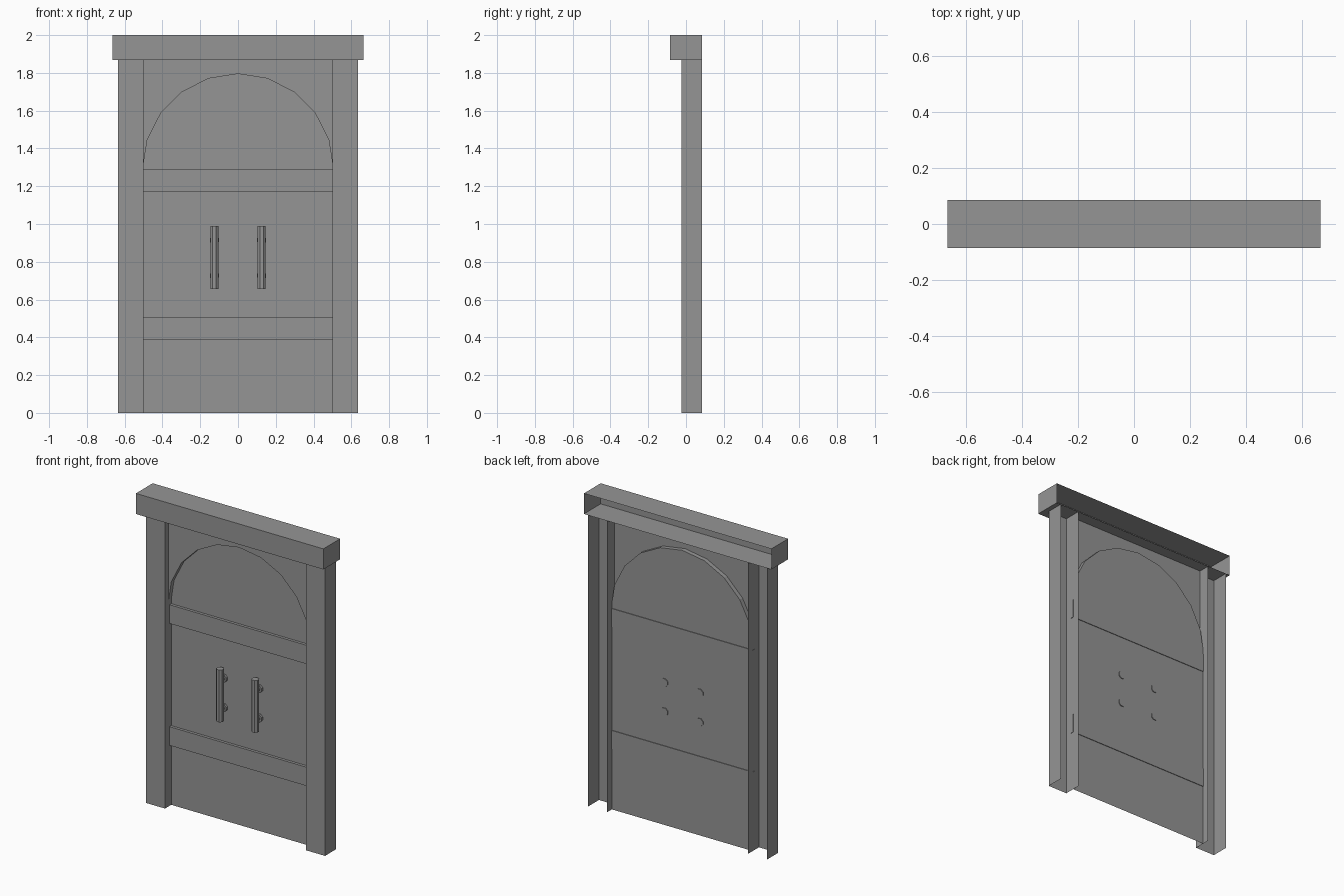
import bpy, bmesh
from math import sin, cos, pi, radians
from mathutils import Matrix, Vector

if "Cube" in bpy.data.objects:
    bpy.data.objects.remove(bpy.data.objects["Cube"])

grey = bpy.data.materials.new("plain_grey")
grey.use_nodes = True
COLOUR = (0.3, 0.3, 0.3, 1)
grey.diffuse_color = COLOUR
grey.node_tree.nodes["Principled BSDF"].inputs["Base Color"].default_value = COLOUR


def finish(name, bm):
    mesh = bpy.data.meshes.new(name)
    bm.to_mesh(mesh)
    bm.free()
    mesh.materials.append(grey)
    obj = bpy.data.objects.new(name, mesh)
    bpy.context.scene.collection.objects.link(obj)
    return obj


def box(name, low, high, open_sides=()):
    """Box between two corners, leaving out faces that point along open_sides."""
    low, high = Vector(low), Vector(high)
    bm = bmesh.new()
    bmesh.ops.create_cube(bm, size=1)
    for v in bm.verts:
        v.co = (low + high) / 2 + v.co * (high - low)
    bm.normal_update()
    gone = [f for f in bm.faces if any(f.normal.dot(Vector(d)) > 0.9 for d in open_sides)]
    bmesh.ops.delete(bm, geom=gone, context='FACES')
    return finish(name, bm)


def add_rod(bm, start, end, radius, sides=8):
    start, end = Vector(start), Vector(end)
    axis = end - start
    turn = axis.to_track_quat('Z', 'Y').to_matrix().to_4x4()
    spin = Matrix.Rotation(pi / sides, 4, 'Z')
    bmesh.ops.create_cone(bm, cap_ends=True, segments=sides, radius1=radius, radius2=radius,
                          depth=axis.length,
                          matrix=Matrix.Translation((start + end) / 2) @ turn @ spin)


HALF = 0.5           # half width of the opening
LINTEL = 1.868       # underside of the lintel
BACK = 0.085
DOOR_Y = 0.038
SPANDREL_Y = 0.01
UP, REAR = (0, 0, 1), (0, 1, 0)
DOWN = (0, 0, -1)

# Frame: hollow channels open at the back
box("lintel", (-0.665, -0.085, LINTEL), (0.665, BACK, 2), [REAR])
for side, label in ((1, "left"), (-1, "right")):
    xs = sorted((side * HALF, side * 0.635))
    box(label + "_post", (xs[0], -0.025, 0), (xs[1], BACK, LINTEL), [REAR, UP, DOWN])

# Arch outline from left to right, trimmed to the opening
RADIUS, CENTRE = 0.505, 1.29
arch = [(HALF, CENTRE + 0.03)]
arch += [(RADIUS * cos(radians(a)), CENTRE + RADIUS * sin(radians(a))) for a in range(18, 163, 18)]
arch += [(-HALF, CENTRE + 0.03)]

# Door sheet with an arched top
bm = bmesh.new()
outline = [(-HALF, 0), (HALF, 0)] + arch
bm.faces.new([bm.verts.new((x, DOOR_Y, z)) for x, z in outline])
finish("door_panel", bm)

# Surround above the arch, stepped forward of the door
bm = bmesh.new()
front = [bm.verts.new((x, SPANDREL_Y, z)) for x, z in arch]
rear = [bm.verts.new((x, DOOR_Y, z)) for x, z in arch]
top = [bm.verts.new((x, SPANDREL_Y, LINTEL)) for x in (-HALF, 0, HALF)]
mid = len(front) // 2
bm.faces.new([top[2], top[1]] + front[mid::-1])
bm.faces.new([top[1], top[0]] + front[:mid - 1:-1])
for i in range(len(front) - 1):
    bm.faces.new((front[i], front[i + 1], rear[i + 1], rear[i]))
bmesh.ops.recalc_face_normals(bm, faces=bm.faces)
finish("arch_surround", bm)

# Cross bands
for label, z in (("lower", 0.388), ("upper", 1.17)):
    box(label + "_band", (-0.503, 0.02, z), (0.503, 0.042, z + 0.12))

# Pull handles with standoffs that pass through the door
for side, label in ((1, "left"), (-1, "right")):
    x = side * 0.125
    bm = bmesh.new()
    add_rod(bm, (x, -0.003, 0.655), (x, -0.003, 0.99), 0.023)
    for z in (0.727, 0.915):
        add_rod(bm, (x, 0, z), (x, 0.03, z), 0.014)
        add_rod(bm, (x, 0.024, z), (x, 0.043, z), 0.026)
    finish(label + "_handle", bm)
